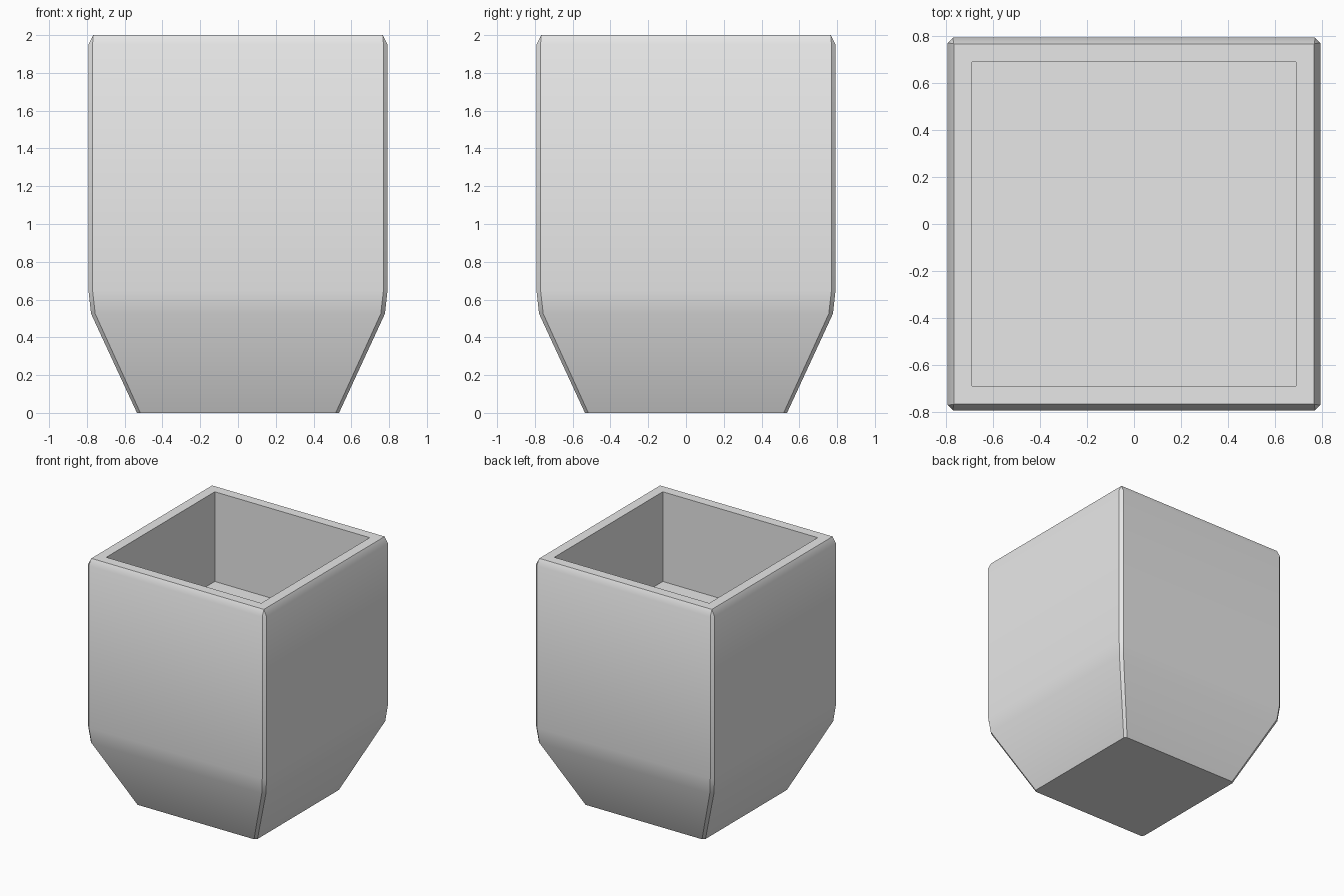
import bpy
import bmesh

cube = bpy.data.objects.get("Cube")
if cube:
    bpy.data.objects.remove(cube, do_unlink=True)

# Plain grey material
grey = bpy.data.materials.new("plain grey")
grey.use_nodes = True
colour = (0.8, 0.8, 0.8, 1.0)
grey.diffuse_color = colour
grey.node_tree.nodes["Principled BSDF"].inputs["Base Color"].default_value = colour

SIGNS = [(1, 1), (-1, 1), (-1, -1), (1, -1)]


def square_ring(bm, half, z):
    return [bm.verts.new((sx * half, sy * half, z)) for sx, sy in SIGNS]


def chamfered_ring(bm, half, z, cut):
    # Two vertices per corner, counter-clockwise
    ring = []
    for sx, sy in SIGNS:
        ends = [(half, half - cut), (half - cut, half)]
        if sx * sy < 0:
            ends.reverse()
        ring += [bm.verts.new((sx * x, sy * y, z)) for x, y in ends]
    return ring


def bridge(bm, low, high):
    n = len(low)
    for i in range(n):
        j = (i + 1) % n
        bm.faces.new((low[i], low[j], high[j], high[i]))


bm = bmesh.new()

# Outer walls: tapered foot, soft bend, straight sides
profile = [(0.535, 0.0, 0.018), (0.778, 0.525, 0.022),
           (0.792, 0.65, 0.022), (0.792, 1.95, 0.022)]
rings = [chamfered_ring(bm, *p) for p in profile]
bm.faces.new(rings[0][::-1])
for low, high in zip(rings, rings[1:]):
    bridge(bm, low, high)

# Bevel under the rim, closing each corner chamfer to a point
rim = square_ring(bm, 0.766, 2.0)
shoulder = rings[-1]
for i in range(4):
    a, b = shoulder[2 * i], shoulder[2 * i + 1]
    bm.faces.new((a, b, rim[i]))
    bm.faces.new((b, shoulder[(2 * i + 2) % 8], rim[(i + 1) % 4], rim[i]))

# Flat rim, inner walls and raised floor
lip = square_ring(bm, 0.688, 2.0)
floor = square_ring(bm, 0.688, 1.28)
bridge(bm, rim, lip)
bridge(bm, lip, floor)
bm.faces.new(floor)
bmesh.ops.recalc_face_normals(bm, faces=bm.faces[:])

mesh = bpy.data.meshes.new("planter_pot")
bm.to_mesh(mesh)
bm.free()
mesh.materials.append(grey)
pot = bpy.data.objects.new("planter_pot", mesh)
bpy.context.collection.objects.link(pot)

# Smooth along the profile, crisp at the corners and rim
bpy.ops.object.select_all(action="DESELECT")
pot.select_set(True)
bpy.context.view_layer.objects.active = pot
bpy.ops.object.shade_smooth_by_angle(angle=0.56)
